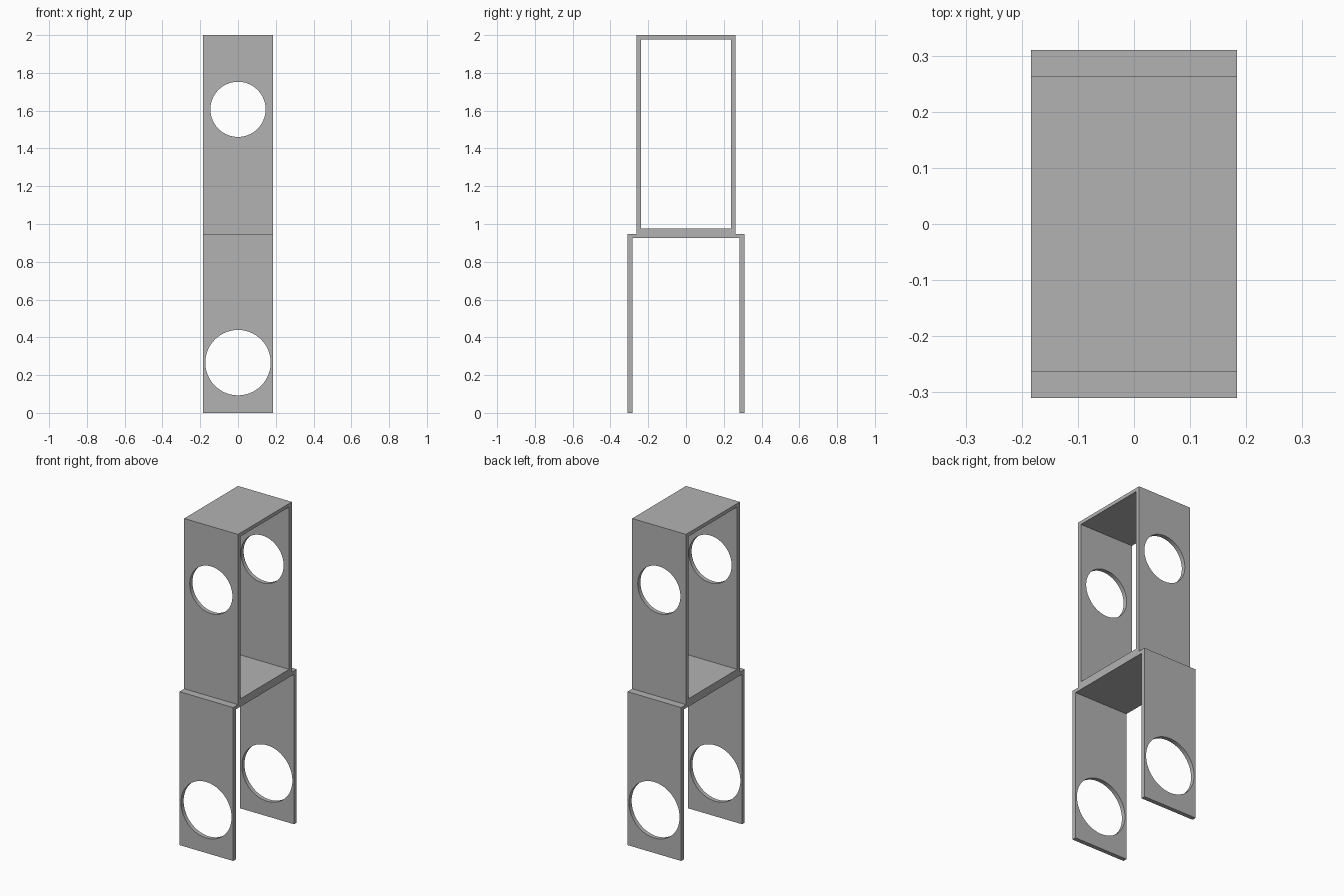
import bpy
import math

cube = bpy.data.objects.get("Cube")
if cube:
    bpy.data.objects.remove(cube, do_unlink=True)

WIDTH = 0.368

grey = bpy.data.materials.new("plain grey")
grey.use_nodes = True
colour = (0.45, 0.45, 0.45, 1)
grey.diffuse_color = colour
grey.node_tree.nodes["Principled BSDF"].inputs["Base Color"].default_value = colour


def box(name, width, half_depth, bottom, top):
    bpy.ops.mesh.primitive_cube_add(size=1, location=(0, 0, (bottom + top) / 2))
    obj = bpy.context.object
    obj.name = name
    obj.scale = (width, half_depth * 2, top - bottom)
    bpy.ops.object.transform_apply(location=True, rotation=False, scale=True)
    return obj


def cut(obj, cutter):
    cutter.hide_render = True
    mod = obj.modifiers.new("cut", "BOOLEAN")
    mod.operation = "DIFFERENCE"
    mod.solver = "EXACT"
    mod.object = cutter
    bpy.context.view_layer.objects.active = obj
    bpy.ops.object.modifier_apply(modifier=mod.name)
    bpy.data.objects.remove(cutter, do_unlink=True)


def sleeve(name, outer, inner, hole_height, hole_radius):
    """Bent plate open on both sides, with a round hole through front and back."""
    obj = box(name, WIDTH, *outer)
    cut(obj, box("hollow_cutter", WIDTH * 2, *inner))
    bpy.ops.mesh.primitive_cylinder_add(
        vertices=96, radius=hole_radius, depth=2,
        location=(0, 0, hole_height), rotation=(math.pi / 2, 0, 0))
    cut(obj, bpy.context.object)
    obj.data.materials.clear()
    obj.data.materials.append(grey)
    for poly in obj.data.polygons:
        poly.material_index = 0
    bpy.ops.object.select_all(action="DESELECT")
    obj.select_set(True)
    bpy.context.view_layer.objects.active = obj
    bpy.ops.object.shade_smooth_by_angle(angle=math.radians(30))
    return obj


# Closed frame on top, each tuple is half depth, bottom, top
sleeve("upper_frame", (0.263, 0.948, 2.0), (0.237, 0.975, 1.978), 1.607, 0.146)
# Two-legged stand open at the floor
sleeve("lower_stand", (0.31, 0.0, 0.948), (0.284, -0.2, 0.926), 0.266, 0.173)
